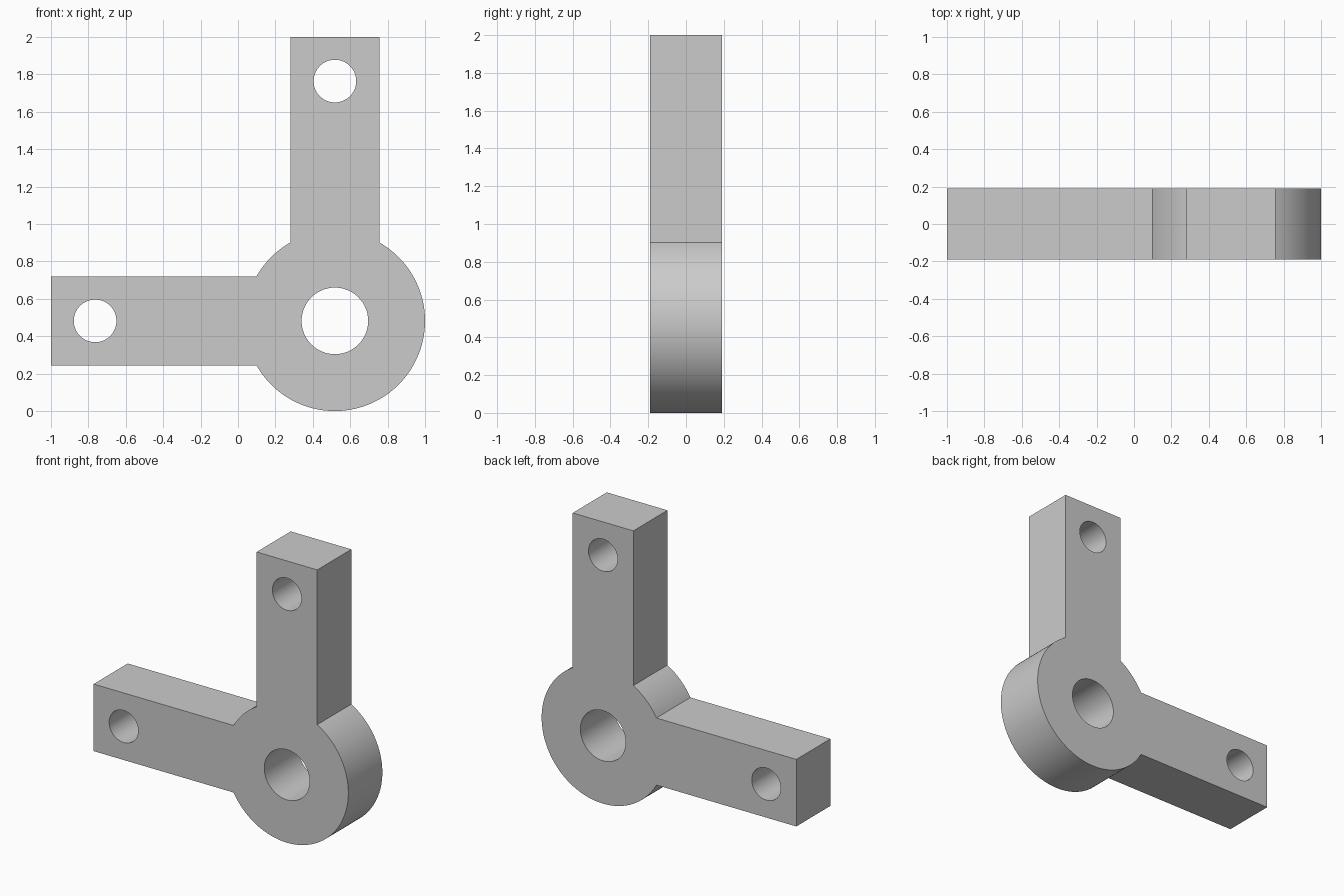
import bpy
import bmesh
from math import asin, cos, sin, pi, radians

if "Cube" in bpy.data.objects:
    bpy.data.objects.remove(bpy.data.objects["Cube"], do_unlink=True)

HUB_X, HUB_Z, HUB_R = 0.518, 0.482, 0.482
ARM_HALF, ARM_LEN = 0.238, 1.518
HOLE_AT = 1.282
BORE_R, PIN_R = 0.178, 0.114
DEPTH = 0.382


def arc(radius, start, end, steps, cx=0.0, cz=0.0):
    return [(cx + radius * cos(start + (end - start) * i / steps),
             cz + radius * sin(start + (end - start) * i / steps))
            for i in range(steps + 1)]


def circle(radius, cx=0.0, cz=0.0):
    return arc(radius, 0, 2 * pi, 64, cx, cz)[:-1]


# Outline: round hub with one arm up and one arm to the side
a = asin(ARM_HALF / HUB_R)
outline = arc(HUB_R, a - pi, pi / 2 - a, 96)
outline += [(ARM_HALF, ARM_LEN), (-ARM_HALF, ARM_LEN)]
outline += arc(HUB_R, pi / 2 + a, pi - a, 16)
outline += [(-ARM_LEN, ARM_HALF), (-ARM_LEN, -ARM_HALF)]

# Hub bore and a pin hole near the end of each arm
loops = [outline, circle(BORE_R), circle(PIN_R, 0, HOLE_AT), circle(PIN_R, -HOLE_AT, 0)]

# Filled profile extruded to the bracket's depth
curve = bpy.data.curves.new("bracket_profile", "CURVE")
curve.dimensions = "2D"
curve.fill_mode = "BOTH"
curve.extrude = DEPTH / 2
for points in loops:
    spline = curve.splines.new("POLY")
    spline.points.add(len(points) - 1)
    for p, (x, z) in zip(spline.points, points):
        p.co = (x + HUB_X, z + HUB_Z, 0, 1)
    spline.use_cyclic_u = True

bracket = bpy.data.objects.new("angle_bracket", curve)
bpy.context.collection.objects.link(bracket)
bracket.rotation_euler.x = pi / 2
bpy.ops.object.select_all(action="DESELECT")
bracket.select_set(True)
bpy.context.view_layer.objects.active = bracket
bpy.ops.object.convert(target="MESH")
bracket = bpy.context.object
bpy.ops.object.transform_apply(location=False, rotation=True, scale=False)

# Weld caps to walls
bm = bmesh.new()
bm.from_mesh(bracket.data)
bmesh.ops.remove_doubles(bm, verts=bm.verts, dist=0.0001)
bmesh.ops.recalc_face_normals(bm, faces=bm.faces)
bm.to_mesh(bracket.data)
bm.free()
bpy.ops.object.shade_smooth_by_angle(angle=radians(20))

# Plain grey finish
grey = bpy.data.materials.new("light_grey")
grey.use_nodes = True
colour = (0.6, 0.6, 0.6, 1)
grey.diffuse_color = colour
grey.node_tree.nodes["Principled BSDF"].inputs["Base Color"].default_value = colour
bracket.data.materials.clear()
bracket.data.materials.append(grey)
